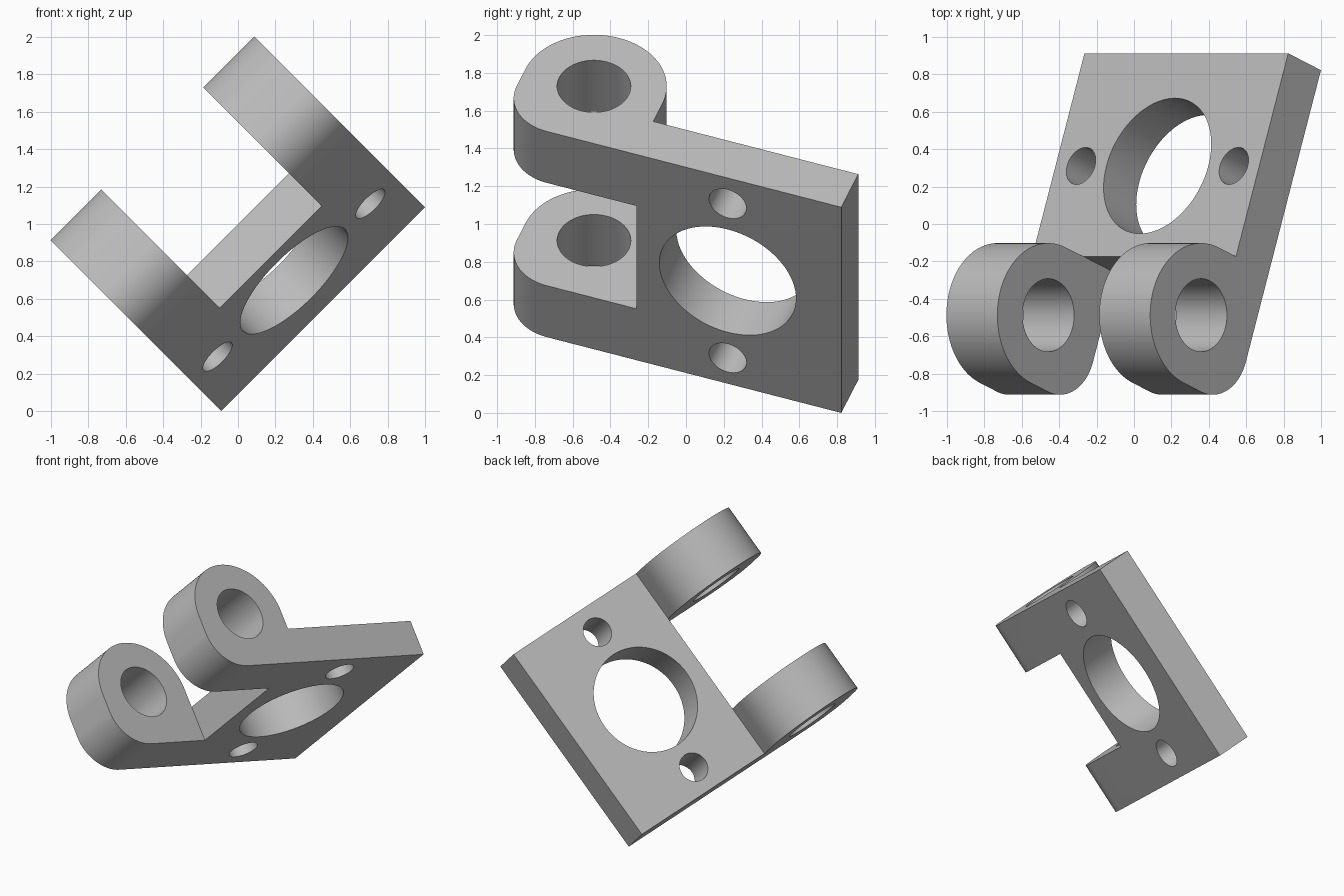
import bpy
import bmesh
from math import sin, cos, pi, radians, sqrt
from mathutils import Matrix, Vector

if "Cube" in bpy.data.objects:
    bpy.data.objects.remove(bpy.data.objects["Cube"])

# Local frame: x runs from plate to lugs, y across the width, z through the plate
U = 0.385            # lug width, eye radius and bore radius
WIDTH = 4 * U
THICK = 0.263
PLATE = 3 * U        # plate length
EYE_X, EYE_Z = 4 * U, 0.403
FILLET = 0.265

grey = bpy.data.materials.new("plain_grey")
grey.use_nodes = True
colour = (0.5, 0.5, 0.5, 1)
grey.diffuse_color = colour
grey.node_tree.nodes["Principled BSDF"].inputs["Base Color"].default_value = colour


def arc(cx, cz, r, start, end, steps):
    angles = [radians(start + (end - start) * i / steps) for i in range(steps + 1)]
    return [(cx + r * cos(a), cz + r * sin(a)) for a in angles]


def extrude_profile(name, points, y0, y1):
    bm = bmesh.new()
    face = bm.faces.new([bm.verts.new((x, y0, z)) for x, z in points])
    top = bmesh.ops.extrude_face_region(bm, geom=[face])["geom"]
    bmesh.ops.translate(bm, vec=(0, y1 - y0, 0),
                        verts=[v for v in top if isinstance(v, bmesh.types.BMVert)])
    bmesh.ops.recalc_face_normals(bm, faces=bm.faces)
    mesh = bpy.data.meshes.new(name)
    bm.to_mesh(mesh)
    bm.free()
    ob = bpy.data.objects.new(name, mesh)
    bpy.context.collection.objects.link(ob)
    return ob


def cylinder(name, radius, depth, location, rotation=(0, 0, 0)):
    bpy.ops.mesh.primitive_cylinder_add(vertices=96, radius=radius, depth=depth,
                                        location=location, rotation=rotation)
    ob = bpy.context.object
    ob.name = name
    return ob


# Bracket side profile: flat plate, rounded eye, filleted lower nose
profile = [(0, THICK), (0, 0)]
profile += arc(EYE_X + U - FILLET, FILLET, FILLET, -90, 0, 24)
profile += arc(EYE_X, EYE_Z, U, 0, 180, 64)
profile += [(PLATE, THICK)]
bracket = extrude_profile("clevis_bracket", profile, -WIDTH / 2, WIDTH / 2)
bracket.data.materials.append(grey)

# Cutters: slot between lugs, pin hole, main bore, two bolt holes
hole_x = 0.64
slot = [(PLATE - 0.0005, -1), (3, -1), (3, 2), (PLATE - 0.0005, 2)]
cutters = [
    extrude_profile("slot_cutter", slot, -U, U),
    cylinder("pin_cutter", 0.195, 3, (EYE_X, 0, EYE_Z), (pi / 2, 0, 0)),
    cylinder("bore_cutter", U, 1, (hole_x, 0, THICK / 2)),
]
for side in (-1, 1):
    cutters.append(cylinder("bolt_cutter", 0.105, 1, (hole_x, side * 1.5 * U, THICK / 2)))

bpy.ops.object.select_all(action="DESELECT")
bracket.select_set(True)
bpy.context.view_layer.objects.active = bracket
for cutter in cutters:
    cutter.hide_render = True
    cut = bracket.modifiers.new("cut", "BOOLEAN")
    cut.operation = "DIFFERENCE"
    cut.solver = "EXACT"
    cut.object = cutter
    bpy.ops.object.modifier_apply(modifier=cut.name)
    bpy.data.objects.remove(cutter)
bpy.ops.object.shade_smooth_by_angle(angle=radians(30))

# Tilt the bracket into place, width axis at 45 degrees and plate pitched 20 degrees
s, c = sin(radians(20)), cos(radians(20))
along = Vector((-s / sqrt(2), -c, s / sqrt(2)))
across = Vector((1, 0, 1)).normalized()
normal = along.cross(across)
corner = Vector((-0.09, 0.822, 0))
origin = corner + across * WIDTH / 2
bracket.matrix_world = Matrix.Translation(origin) @ Matrix((along, across, normal)).transposed().to_4x4()
